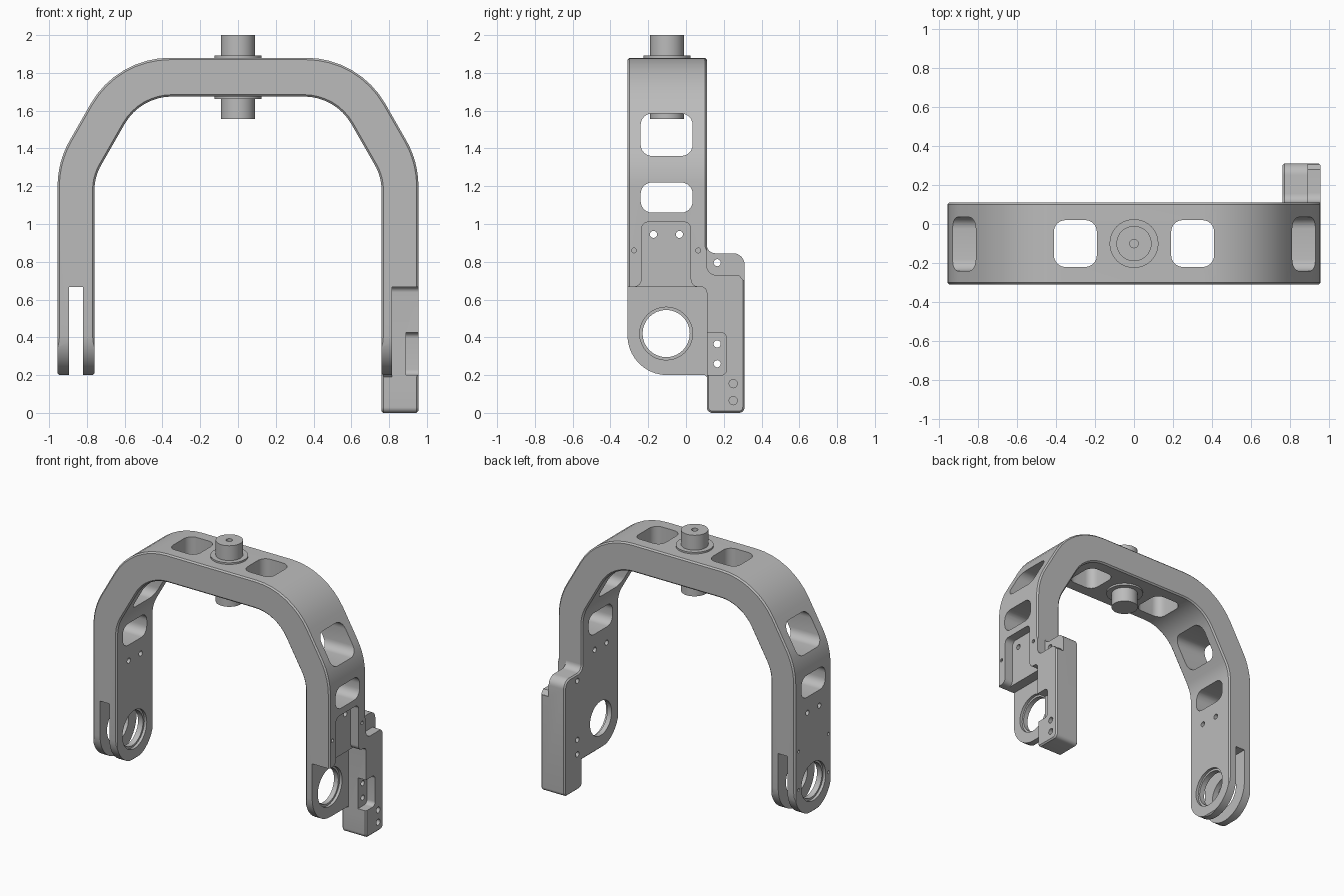
import bpy, bmesh, math
from mathutils import Vector

cube = bpy.data.objects.get("Cube")
if cube:
    bpy.data.objects.remove(cube, do_unlink=True)

metal = bpy.data.materials.new("grey metal")
metal.use_nodes = True
metal.diffuse_color = (0.5, 0.5, 0.5, 1)
metal.node_tree.nodes["Principled BSDF"].inputs["Base Color"].default_value = (0.5, 0.5, 0.5, 1)


def rounded(points, steps=8):
    """Round the corners given as (u, v, radius); plain (u, v) stay sharp."""
    out = []
    for i, p in enumerate(points):
        c = Vector(p[:2])
        if len(p) < 3:
            out.append(c)
            continue
        a = (Vector(points[i - 1][:2]) - c).normalized()
        b = (Vector(points[(i + 1) % len(points)][:2]) - c).normalized()
        half = a.angle(b) / 2
        centre = c + (a + b).normalized() * p[2] / math.sin(half)
        start = c + a * p[2] / math.tan(half) - centre
        end = c + b * p[2] / math.tan(half) - centre
        total = math.pi - 2 * half
        for k in range(steps + 1):
            t = k / steps
            out.append(centre + (start * math.sin((1 - t) * total)
                                 + end * math.sin(t * total)) / math.sin(total))
    return out


def prism(name, outline, axis, low, high):
    """Extrude a 2D outline along an axis."""
    place = {"x": lambda u, v, d: (d, u, v),
             "y": lambda u, v, d: (u, d, v),
             "z": lambda u, v, d: (u, v, d)}[axis]
    bm = bmesh.new()
    rings = [[bm.verts.new(place(u, v, d)) for u, v in outline] for d in (low, high)]
    n = len(outline)
    bm.faces.new(rings[0])
    bm.faces.new(rings[1])
    for i in range(n):
        j = (i + 1) % n
        bm.faces.new((rings[0][i], rings[0][j], rings[1][j], rings[1][i]))
    bmesh.ops.recalc_face_normals(bm, faces=bm.faces)
    mesh = bpy.data.meshes.new(name)
    bm.to_mesh(mesh)
    bm.free()
    mesh.materials.append(metal)
    ob = bpy.data.objects.new(name, mesh)
    bpy.context.collection.objects.link(ob)
    return ob


def rect(u0, u1, v0, v1, r=0):
    corners = [(u0, v0), (u1, v0), (u1, v1), (u0, v1)]
    return rounded([c + (r,) for c in corners], 6) if r else corners


def circle(u, v, r, n=32):
    return [(u + r * math.cos(math.tau * k / n), v + r * math.sin(math.tau * k / n))
            for k in range(n)]


def select(ob):
    bpy.ops.object.select_all(action="DESELECT")
    ob.select_set(True)
    bpy.context.view_layer.objects.active = ob


def bevel(ob, width=0.01):
    select(ob)
    mod = ob.modifiers.new("edge", "BEVEL")
    mod.width, mod.segments, mod.angle_limit = width, 1, math.radians(40)
    bpy.ops.object.modifier_apply(modifier=mod.name)


def combine(ob, other, operation="DIFFERENCE"):
    select(ob)
    mod = ob.modifiers.new("join", "BOOLEAN")
    mod.object, mod.operation, mod.solver = other, operation, "EXACT"
    bpy.ops.object.modifier_apply(modifier=mod.name)
    bpy.data.objects.remove(other, do_unlink=True)


def cut(ob, outline, axis, low, high):
    combine(ob, prism("cutter", outline, axis, low, high))


# Arch: half outline mirrored across x
MID = -0.1
outer = [(0.955, 0.2), (0.955, 1.33, 0.485), (0.641, 1.88, 0.485)]
inner = [(0.517, 1.675, 0.29), (0.76, 1.25, 0.27), (0.76, 0.2)]


def flip(points):
    return [(-p[0],) + p[1:] for p in reversed(points)]


arch = prism("arch_frame", rounded(outer + flip(outer) + flip(inner) + inner), "y", -0.31, 0.11)
bevel(arch)

# Side bracket merged into the left leg
bracket = prism("bracket", rounded([
    (0.08, 0.2), (0.11, 0.2), (0.11, 0, 0.03), (0.31, 0, 0.03), (0.31, 0.845, 0.06),
    (0.11, 0.845, 0.045), (0.11, 0.9), (0.08, 0.9)]), "x", 0.76, 0.955)
bevel(bracket)
combine(arch, bracket, "UNION")

# Rounded leg ends
for side, low, high in ((-1, -1.1, -0.6), (-1, 0.6, 0.9), (1, -1.1, -0.6)):
    far, near = MID + side * 0.3, MID + side * 0.21
    corner = [(far, 0.1), (MID, 0.1), (MID, 0.2)]
    arc = [(MID + side * 0.21 * math.sin(t), 0.41 - 0.21 * math.cos(t))
           for t in (math.pi / 2 * k / 10 for k in range(1, 11))]
    cut(arch, corner + arc + [(far, 0.41)], "x", low, high)

# Windows through the top and both sides
for x in (-0.3, 0.3):
    cut(arch, rect(x - 0.11, x + 0.11, MID - 0.12, MID + 0.12, 0.06), "z", 1.5, 2)
for z0, z1 in ((1.06, 1.22), (1.36, 1.585)):
    for low in (-1.1, 0.5):
        cut(arch, rect(-0.24, 0.035, z0, z1, 0.06), "x", low, low + 0.6)

# Slot in the right leg, open recess in the left leg
cut(arch, rect(-0.895, -0.82, 0.1, 0.667), "y", -0.5, 0.3)
cut(arch, rounded([(-0.4, 0.15), (0.11, 0.15), (0.11, 0.667, 0.03), (-0.4, 0.667)]),
    "x", 0.815, 1.1)

# Flared pocket above the recess
cut(arch, rounded([(-0.29, 0.66), (0.08, 0.66), (0.08, 0.667), (0.025, 0.667, 0.04),
                   (0.025, 1.01, 0.035), (-0.235, 1.01, 0.035),
                   (-0.235, 0.667, 0.04), (-0.29, 0.667)]), "x", 0.89, 1.1)

# Bracket step and small pocket
cut(arch, rounded([(0.11, 1), (0.11, 0.73, 0.05), (0.28, 0.73), (0.305, 0.7),
                   (0.4, 0.7), (0.4, 1)]), "x", 0.89, 1.1)
cut(arch, rounded([(0.05, 0.2), (0.215, 0.2, 0.03), (0.215, 0.425, 0.03), (0.05, 0.425)]),
    "x", 0.89, 1.1)

# Bearing holes with a shallow counterbore
for low in (-1.1, 0.6):
    cut(arch, circle(MID - 0.005, 0.42, 0.125), "x", low, low + 0.5)
for low, high in ((0.795, 0.9), (-1.1, -0.935), (-0.78, -0.7)):
    cut(arch, circle(MID - 0.005, 0.42, 0.14), "x", low, high)

# Screw holes: through both legs, bracket holes, blind pin holes
for y in (-0.172, -0.035):
    for low in (-1.1, 0.6):
        cut(arch, circle(y, 0.945, 0.019, 16), "x", low, low + 0.5)
for y, z in ((0.165, 0.795), (0.165, 0.365), (0.165, 0.26)):
    cut(arch, circle(y, z, 0.019, 16), "x", 0.6, 1.1)
for z in (0.155, 0.065):
    cut(arch, circle(0.25, z, 0.022, 16), "x", 0.85, 1.1)
for y in (-0.275, 0.065):
    cut(arch, circle(y, 0.86, 0.013, 12), "x", 0.88, 1.1)
    for z in (0.7, 0.42):
        cut(arch, circle(y, z, 0.011, 12), "x", -1.1, -0.9)

# Pivot pin with flanges
pin = prism("pivot_pin", circle(0, MID, 0.09, 40), "z", 1.555, 2)
cut(pin, circle(0, MID, 0.022, 16), "z", 1.95, 2.1)
upper = prism("upper_flange", circle(0, MID, 0.125, 40), "z", 1.87, 1.892)
lower = prism("lower_flange", circle(0, MID, 0.125, 40), "z", 1.662, 1.69)

for ob in (arch, pin, upper, lower):
    select(ob)
    bpy.ops.object.shade_smooth_by_angle(angle=math.radians(30))
